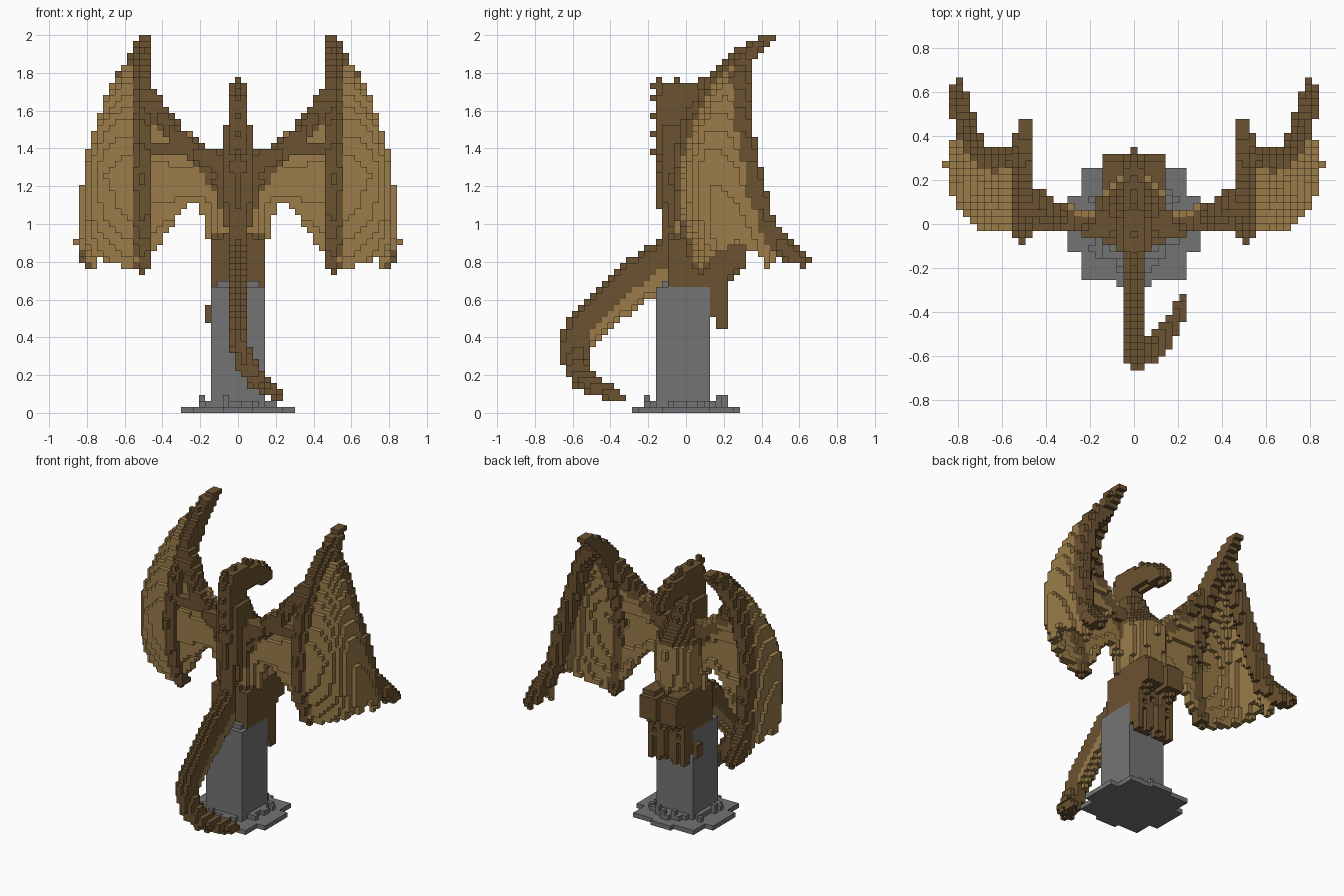
import bpy
import math
import random
from mathutils import Vector

cube = bpy.data.objects.get("Cube")
if cube:
    bpy.data.objects.remove(cube, do_unlink=True)

V = 2 / 63  # block size
random.seed(4)


def material(name, colour):
    mat = bpy.data.materials.new(name)
    mat.use_nodes = True
    mat.diffuse_color = (*colour, 1)
    mat.node_tree.nodes["Principled BSDF"].inputs["Base Color"].default_value = (*colour, 1)
    return mat


BROWN, TAN, GREY = range(3)
MATERIALS = [material("dark brown hide", (.148, .085, .031)),
             material("tan membrane", (.325, .2, .068)),
             material("grey stone", (.175, .175, .175))]


def cell_of(p):
    return round(p[0] / V), math.floor(p[1] / V), math.floor(p[2] / V)


def centre_of(c):
    return Vector((c[0], c[1] + .5, c[2] + .5)) * V


def dab(cells, centre, radii, colour):
    """Fill an ellipsoid of blocks; colour is an index or a rule(point, centre)."""
    centre = Vector(centre)
    pick = colour if callable(colour) else (lambda p, c: colour)
    low = cell_of([a - r for a, r in zip(centre, radii)])
    high = cell_of([a + r for a, r in zip(centre, radii)])
    found = [(i, j, k) for i in range(low[0], high[0] + 1)
             for j in range(low[1], high[1] + 1) for k in range(low[2], high[2] + 1)]
    for c in found:
        p = centre_of(c)
        if sum(((a - b) / r) ** 2 for a, b, r in zip(p, centre, radii)) <= 1:
            cells[c] = pick(p, centre)
    cells[cell_of(centre)] = pick(centre, centre)


def sample(path, t):
    """Point at t in 0..1 along evenly spaced stations."""
    f = t * (len(path) - 1)
    n = min(int(f), len(path) - 2)
    return Vector(path[n]).lerp(Vector(path[n + 1]), f - n)


def stroke(cells, path, radii, colour, wide=None):
    """Sweep a round brush along a path; wide limits its x radius."""
    steps = len(path) * 12
    for s in range(steps + 1):
        t = s / steps
        r = sample([(a, 0, 0) for a in radii], t).x
        dab(cells, sample(path, t), (min(wide or r, r), r, r), colour)


def block(cells, low, high, colour):
    a = [round(x / V) for x in low]
    b = [round(x / V) for x in high]
    for i in range(a[0], b[0] + 1):
        for j in range(a[1], b[1]):
            for k in range(a[2], b[2]):
                cells[i, j, k] = colour


def loft(cells, far, near, bulge, lift):
    """Membrane between two edges, bulging outward, with a scalloped lower rim."""
    n = 64
    for row in range(n + 1):
        t = row / n
        a, b = sample(far, t), sample(near, t)
        mid = (a + b) / 2
        if bulge:
            mid.x = a.x + .04 + bulge * min(1, 2 * t)
            mid.y = b.y
        for col in range(n + 1):
            u = col / n
            p = a * (1 - u) ** 2 + mid * 2 * u * (1 - u) + b * u ** 2
            p.z += lift * t ** 3 * math.sin(math.pi * u ** .55)
            dab(cells, p, (.028, .028, .028), TAN)


def build(name, cells):
    """Turn a set of blocks into a mesh of its exposed faces."""
    verts, faces, mats = {}, [], []
    for c, colour in cells.items():
        for a in range(3):
            for side in (0, 1):
                near = list(c)
                near[a] += 2 * side - 1
                if tuple(near) in cells:
                    continue
                ring = []
                for p, q in ((0, 0), (1, 0), (1, 1), (0, 1)):
                    v = list(c)
                    v[a] += side
                    v[(a + 1) % 3] += p
                    v[(a + 2) % 3] += q
                    ring.append(verts.setdefault(tuple(v), len(verts)))
                faces.append(ring if side else ring[::-1])
                mats.append(colour)
    mesh = bpy.data.meshes.new(name)
    mesh.from_pydata([((x - .5) * V, y * V, z * V) for x, y, z in verts], [], faces)
    for mat in MATERIALS:
        mesh.materials.append(mat)
    mesh.polygons.foreach_set("material_index", mats)
    mesh.update()
    bpy.context.collection.objects.link(bpy.data.objects.new(name, mesh))


# Stone pedestal: stepped base, square pillar, cap and loose rubble
base = {}
block(base, (-.23, -.25, 0), (.23, .25, V), GREY)
block(base, (-.27, -.13, 0), (.27, .13, V), GREY)
block(base, (-.3, -.06, 0), (.3, .06, V), GREY)
block(base, (-.07, -.29, 0), (.07, .29, V), GREY)
for i in range(-7, 8):
    for j in range(-7, 7):
        r = math.hypot(i, j + .5)
        if r < 6 or (r < 7 and random.random() < .3):
            base[i, j, 1] = GREY
            if random.random() < .1:
                base[i, j, 2] = GREY
build("pedestal_base", base)

pillar = {}
block(pillar, (-.14, -.16, 0), (.14, .13, .67), GREY)
block(pillar, (-.1, -.13, .67), (.1, .03, .7), GREY)
build("pillar", pillar)

# Tail with a pale underside, curling round to one side
tail = {}


def tail_colour(p, c):
    return TAN if c.z > .33 and (p - c).dot(Vector((0, .6, -.8))) > .025 else BROWN


stroke(tail, [(0, -.05, .83), (0, -.24, .71), (0, -.43, .56), (0, -.57, .41), (.03, -.58, .28),
              (.09, -.56, .19), (.17, -.46, .13), (.23, -.35, .09)],
       [.13, .12, .105, .09, .075, .06, .045, .025], tail_colour, .05)
build("tail", tail)

# Torso: dark back that widens to the shoulders, pale belly and flanks
torso = {}


def belly_colour(p, c):
    ridge = p.y < .05 and abs(p.x) < .045 + (p.z - .95) * .35
    return TAN if not ridge and .95 < p.z < 1.28 else BROWN


stroke(torso, [(0, .05, .82), (0, .06, 1.0), (0, .07, 1.2), (0, 0, 1.34)],
       [.15, .15, .17, .1], belly_colour, .15)
stroke(torso, [(0, -.06, .92), (0, -.07, 1.1), (0, -.06, 1.32)], [.06, .075, .09], BROWN)
block(torso, (-.14, -.09, .67), (.14, .16, .93), BROWN)
build("torso", torso)

# Neck, head and the row of back spines
neck = {}
stroke(neck, [(0, .01, 1.3), (0, -.03, 1.41), (0, -.075, 1.56), (0, -.06, 1.66)],
       [.14, .13, .095, .095], BROWN, .085)
for c in [c for c in neck if c[2] > 47 and abs(c[0]) > 1]:
    del neck[c]
for z in (1.35, 1.45, 1.54, 1.64, 1.73):
    block(neck, (0, -.19, z), (0, -.12, z + V), BROWN)
build("neck", neck)

head = {}
stroke(head, [(0, -.08, 1.66), (0, .04, 1.665), (0, .17, 1.64), (0, .29, 1.585)],
       [.09, .09, .085, .05], BROWN, .05)
for y in (-.16, -.05, .05):
    block(head, (0, y, 1.72), (0, y + V, 1.79), BROWN)
build("head", head)

# Wing bones and membranes, built for +x then mirrored
finger = [(.5, .44, 1.98), (.5, .29, 1.87), (.5, .16, 1.72), (.5, .05, 1.5),
          (.5, -.02, 1.25), (.5, .01, 1.0), (.5, .08, .78)]
trailing = [(.53, .31, 1.87), (.61, .28, 1.74), (.67, .29, 1.54), (.73, .35, 1.25),
            (.75, .41, 1.0), (.77, .44, .8)]
wing = {}
loft(wing, trailing, finger[1:], .16, .11)
loft(wing, [(.09, 0, 1.3), (.1, 0, 1.15), (.15, .02, .94)],
     [(.5, .12, 1.66), (.5, -.02, 1.25), (.5, .07, .8)], 0, .24)
stroke(wing, finger, [.035, .06, .075, .08, .065, .055, .04], BROWN, .05)
stroke(wing, trailing[:-1] + [(.79, .53, .86), (.8, .63, .8)],
       [.05, .06, .06, .06, .06, .055, .03], BROWN, .05)
stroke(wing, [(.07, 0, 1.32), (.21, 0, 1.36), (.32, .02, 1.46), (.48, .12, 1.67)],
       [.075, .055, .055, .06], BROWN)
stroke(wing, [(.2, 0, 1.38), (.47, 0, 1.4)], [.035, .035], BROWN)
stroke(wing, [(.18, 0, 1.33), (.1, -.02, 1.18)], [.045, .03], BROWN)

# Leg: boxy thigh, shin and hooked toes over the pillar edge
leg = {}
block(leg, (.03, .03, .77), (.14, .32, .92), BROWN)
block(leg, (.05, .1, .92), (.12, .28, .95), BROWN)
stroke(leg, [(.09, .24, .8), (.09, .17, .7)], [.06, .05], BROWN)
for x in (.05, .12):
    stroke(leg, [(x, .15, .7), (x, .18, .62), (x, .18, .47)], [.05, .05, .035], BROWN, .03)

for name, part in (("wing", wing), ("leg", leg)):
    build("left_" + name, part)
    build("right_" + name, {(-i, j, k): m for (i, j, k), m in part.items()})

# Side claw gripping the pillar
claw = {}
block(claw, (-.16, .06, .47), (-.16, .13, .57), BROWN)
build("side_claw", claw)
